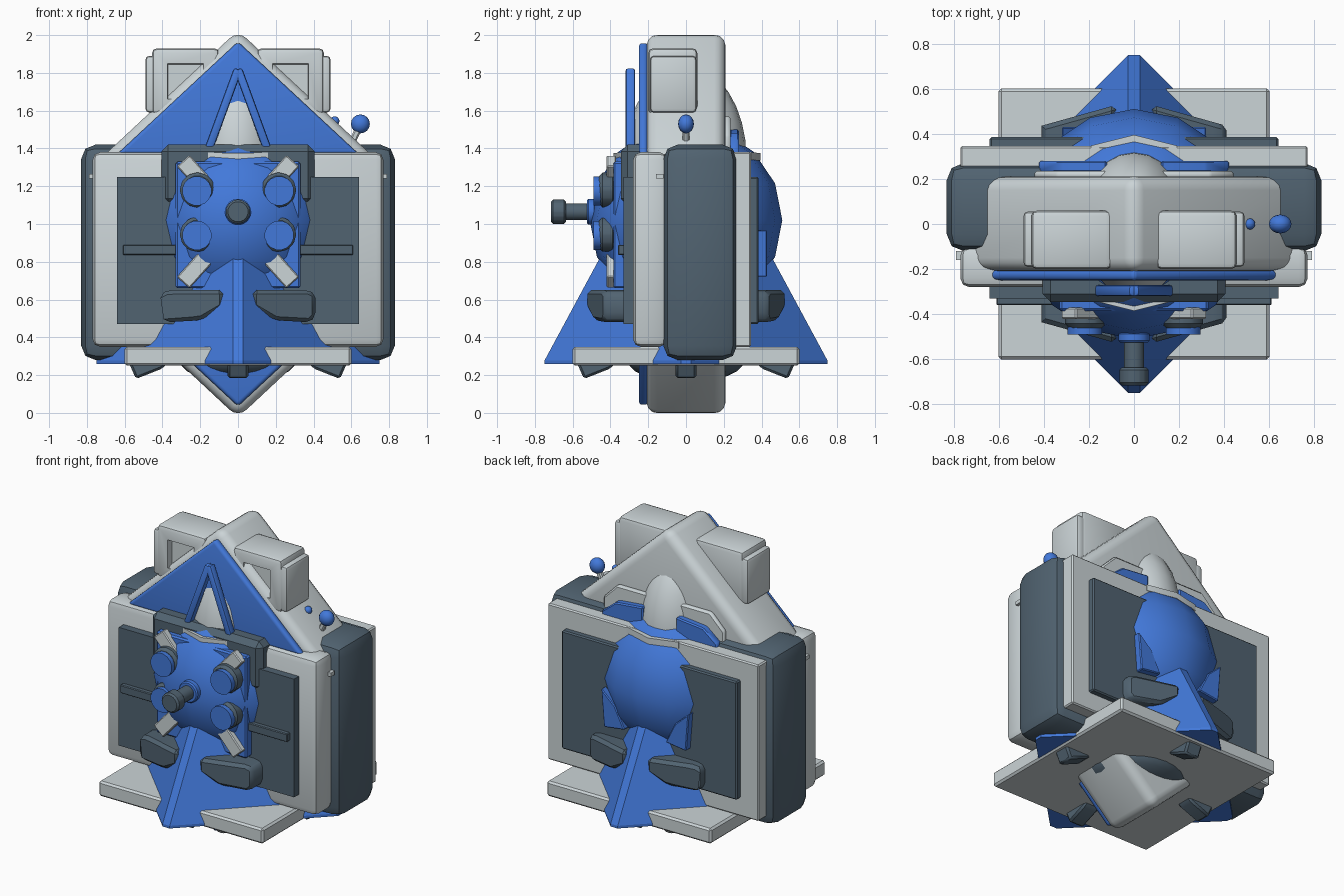
import bpy, bmesh
from math import sin, cos, pi, radians, hypot
from mathutils import Matrix

old = bpy.data.objects.get("Cube")
if old:
    bpy.data.objects.remove(old, do_unlink=True)


def material(name, rgb):
    m = bpy.data.materials.new(name)
    m.use_nodes = True
    m.diffuse_color = (*rgb, 1)
    m.node_tree.nodes["Principled BSDF"].inputs["Base Color"].default_value = (*rgb, 1)
    return m


WHITE = material("pale grey", (0.60, 0.66, 0.68))
BLUE = material("blue", (0.055, 0.19, 0.70))
DARK = material("slate", (0.082, 0.125, 0.165))


def finish(bm, name, mat, angle=35, turn=0):
    bmesh.ops.recalc_face_normals(bm, faces=bm.faces)
    mesh = bpy.data.meshes.new(name)
    bm.transform(Matrix.Rotation(turn, 4, "Z"))
    bm.to_mesh(mesh)
    bm.free()
    mesh.materials.append(mat)
    mesh.polygons.foreach_set("use_smooth", [True] * len(mesh.polygons))
    mesh.set_sharp_from_angle(angle=radians(angle))
    ob = bpy.data.objects.new(name, mesh)
    bpy.context.scene.collection.objects.link(ob)
    return ob


def prism(name, pts, y0, y1, mat, bevel=0, seg=2, slant=0, turn=0, recess=0):
    """Extrude an x-z outline along y; slant sweeps it back away from x = 0."""
    bm = bmesh.new()
    a, b = ([bm.verts.new((x, y + slant * abs(x), z)) for x, z in pts] for y in (y0, y1))
    n = len(pts)
    if slant and any(x < 0 for x, z in pts):
        # swept band: pair the upper and lower points so the ends stay planar
        for ring in (a, b):
            for i in range(n // 2 - 1):
                bm.faces.new((ring[i], ring[i + 1], ring[n - 2 - i], ring[n - 1 - i]))
    else:
        bm.faces.new(a)
        bm.faces.new(b)
    for i in range(n):
        j = (i + 1) % n
        bm.faces.new((a[i], a[j], b[j], b[i]))
    bmesh.ops.recalc_face_normals(bm, faces=bm.faces)
    if bevel:
        bmesh.ops.bevel(bm, geom=bm.edges[:], offset=bevel, segments=seg,
                        profile=0.5, affect="EDGES", clamp_overlap=True)
    if recess:
        bm.normal_update()
        front = [f for f in bm.faces if f.normal.y < -0.99]
        bmesh.ops.inset_region(bm, faces=front, thickness=recess, depth=0)
        bmesh.ops.inset_region(bm, faces=front, thickness=0.005, depth=-0.04)
    return finish(bm, name, mat, turn=turn)


def rect(x0, x1, z0, z1):
    return [(x0, z0), (x1, z0), (x1, z1), (x0, z1)]


def disc(x, z, r, n=16):
    return [(x + r * cos(2 * pi * (i + 0.5) / n), z + r * sin(2 * pi * (i + 0.5) / n))
            for i in range(n)]


def bar(x0, z0, x1, z1, w):
    k = w / 2 / hypot(x1 - x0, z1 - z0)
    dx, dz = (z1 - z0) * k, (x0 - x1) * k
    return [(x0 - dx, z0 - dz), (x1 - dx, z1 - dz), (x1 + dx, z1 + dz), (x0 + dx, z0 + dz)]


def flip(pts, s):
    return [(s * x, z) for x, z in pts]


def ball(name, loc, radii, mat, seg=16, rings=8):
    bm = bmesh.new()
    bmesh.ops.create_uvsphere(bm, u_segments=seg, v_segments=rings, radius=1)
    bm.transform(Matrix.Translation(loc) @ Matrix.Diagonal((*radii, 1)))
    return finish(bm, name, mat, 60)


# Roof and keel: mirrored rounded triangles with blue facings
for name, up in (("roof", 1), ("keel", -1)):
    body = [(0, 2.025), (0.74, 1.335), (-0.74, 1.335)]
    face = [(0, 1.965), (0.64, 1.37), (-0.64, 1.37)]
    place = lambda pts: [(x, 1 + up * (z - 1)) for x, z in pts]
    prism(name, place(body), -0.21, 0.21, WHITE, 0.06, 4)
    prism(name + "_facing", place(face), -0.25, -0.2, BLUE, 0.02, 3)
prism("roof_back_plate", [(-0.44, 1.36), (0.44, 1.36), (0.44, 1.47), (0.34, 1.57),
                          (-0.34, 1.57), (-0.44, 1.47)], 0.2, 0.235, WHITE, 0.01, 1)

# Roof side boxes
for s, side in ((1, "left"), (-1, "right")):
    prism(side + "_roof_box", flip(rect(0.1, 0.455, 1.58, 1.93), s), -0.2, 0.06,
          WHITE, 0.025, recess=0.08)
    prism(side + "_roof_box_plate", flip(rect(0.42, 0.49, 1.59, 1.89), s), -0.19, 0.055,
          WHITE, 0.02)

# Main casing with front and back panels and screens
prism("casing", rect(-0.83, 0.83, 0.28, 1.42), -0.12, 0.27, DARK, 0.075)
prism("front_panel", rect(-0.77, 0.77, 0.35, 1.38), -0.28, -0.1, WHITE, 0.04)
prism("front_screen", rect(-0.64, 0.64, 0.47, 1.25), -0.33, -0.25, DARK)
prism("screen_bar", rect(-0.61, 0.61, 0.835, 0.89), -0.36, -0.32, DARK, 0.005, 1)
prism("back_panel", rect(-0.77, 0.77, 0.35, 1.38), 0.25, 0.345, WHITE, 0.008, 1)
prism("back_screen", rect(-0.64, 0.64, 0.47, 1.25), 0.3, 0.385, DARK, 0.008, 1)
prism("upper_block", rect(-0.405, 0.405, 1.1, 1.42), -0.345, -0.18, DARK, 0.035, 1)

# Central orb, dome and collars
ball("orb", (0, 0, 1.02), (0.51, 0.51, 0.51), BLUE)
ball("dome", (0, 0, 1.35), (0.25, 0.32, 0.49), WHITE, 24, 16)
collar = [(-0.19, 1.34), (0, 1.335), (0.19, 1.34), (0.19, 1.38), (0, 1.375), (-0.19, 1.38)]
prism("front_collar", collar, -0.385, -0.29, WHITE, slant=0.25)
prism("back_collar", collar, 0.395, 0.29, WHITE, slant=-0.25)

# Front plate, crossed struts and dials
prism("front_plate", rect(-0.33, 0.33, 0.66, 1.33), -0.385, -0.3, BLUE, 0.01, 1)
for s, side in ((1, "left"), (-1, "right")):
    prism(side + "_strut", flip(bar(-0.29, 0.69, 0.29, 1.335, 0.09), s),
          -0.42, -0.37, WHITE, 0.006, 1)
    for z, row in ((1.18, "upper"), (0.945, "lower")):
        prism(f"{row}_{side}_dial_ring", disc(s * 0.215, z, 0.095, 12), -0.46, -0.37,
              DARK, 0.018, 1)
        prism(f"{row}_{side}_dial", disc(s * 0.218, z - 0.005, 0.078), -0.49, -0.44, BLUE)
    # Inverted V frame on the facing
    prism(side + "_frame_bar", flip(bar(0, 1.82, 0.165, 1.37, 0.045), s),
          -0.32, -0.27, BLUE, 0.013, 2)
    # Back fins and wings
    prism(side + "_back_fin", flip([(0.15, 0.74), (0.3, 0.72), (0.32, 0.97), (0.22, 0.88)], s),
          0.36, 0.43, BLUE, 0.006, 1)
    prism(side + "_back_wing", flip([(0.12, 1.34), (0.42, 1.34), (0.42, 1.4), (0.32, 1.48),
                                     (0.12, 1.5)], s), 0.23, 0.28, BLUE, 0.008, 1)
    prism(side + "_panel_stud", flip(rect(0.76, 0.79, 1.24, 1.265), s), -0.16, -0.12, WHITE)

# Nozzle
prism("nozzle_base", disc(0, 1.065, 0.07), -0.525, -0.48, BLUE, 0.008, 1)
prism("nozzle_shaft", disc(0, 1.065, 0.045), -0.66, -0.48, DARK)
prism("nozzle_head", disc(0, 1.065, 0.066), -0.715, -0.635, DARK, 0.012, 1)

# Four-sided skirt with blunt ridges
bm = bmesh.new()
rings = [[bm.verts.new((r * sin(i * pi / 2), r * cos(i * pi / 2), z)) for i in range(4)]
         for r, z in ((0.775, 0.26), (0.775, 0.28), (0.16, 1.42))]
bm.faces.new(rings[0])
bm.faces.new(rings[-1])
for low, high in zip(rings, rings[1:]):
    for i in range(4):
        j = (i + 1) % 4
        bm.faces.new((low[i], low[j], high[j], high[i]))
bmesh.ops.recalc_face_normals(bm, faces=bm.faces)
ridges = [e for e in bm.edges if abs(e.verts[0].co.z - e.verts[1].co.z) > 0.01]
bmesh.ops.bevel(bm, geom=ridges, offset=0.036, segments=1, profile=0.5, affect="EDGES")
finish(bm, "skirt", BLUE, 20)

# Swept blocks beside the skirt ridges
block = [(0.08, 0.56), (0.2, 0.49), (0.38, 0.48), (0.41, 0.51), (0.41, 0.63), (0.37, 0.65),
         (0.08, 0.65)]
for s, side in ((1, "left"), (-1, "right")):
    prism(f"front_{side}_block", flip(block, s), -0.55, -0.28, DARK, 0.02, 1, slant=0.28)
    prism(f"back_{side}_block", flip(block, s), 0.55, 0.3, DARK, 0.02, 1, slant=-0.28)

# Base plate, underside bowl and thrusters
prism("base_plate", rect(-0.6, 0.6, 0.25, 0.35), -0.6, 0.6, WHITE, 0.012, 1)
ball("bowl", (0, 0, 0.28), (0.31, 0.31, 0.12), DARK, 24, 12)
for i in range(4):
    prism(f"thruster_{i + 1}", [(0.37, 0.27), (0.4, 0.235), (0.54, 0.18), (0.58, 0.27)],
          -0.055, 0.055, DARK, 0.012, 1, turn=i * pi / 2)

# Aerials on the left shoulder
prism("aerial_rod", bar(0.58, 1.38, 0.645, 1.52, 0.035), -0.018, 0.018, WHITE, 0.008, 1)
ball("aerial_tip", (0.648, 0, 1.53), (0.05, 0.042, 0.05), BLUE)
ball("small_aerial_tip", (0.512, 0, 1.545), (0.025, 0.025, 0.025), BLUE)
